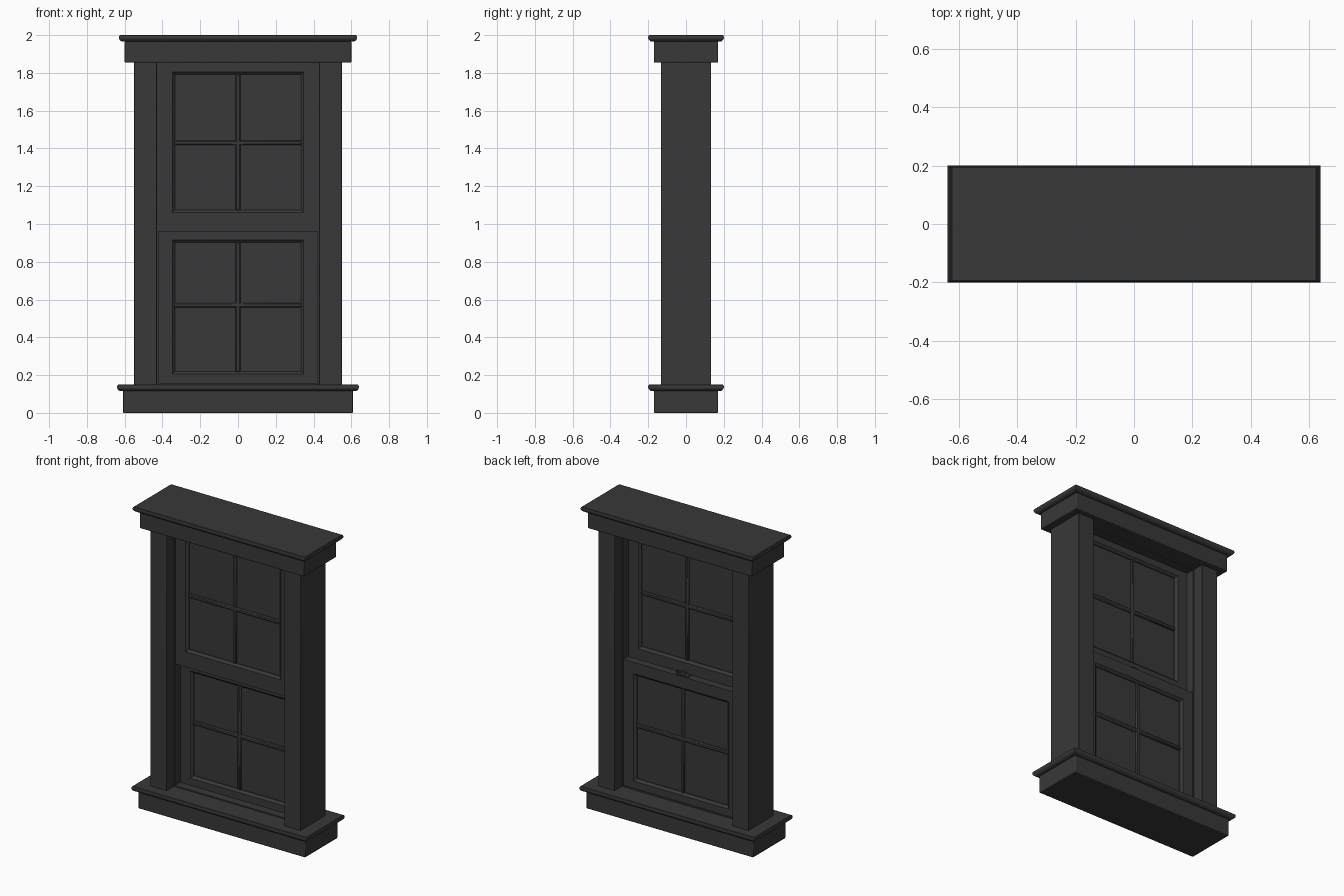
import bpy, bmesh

if "Cube" in bpy.data.objects:
    bpy.data.objects.remove(bpy.data.objects["Cube"])

paint = bpy.data.materials.new("charcoal_paint")
paint.diffuse_color = (0.04, 0.04, 0.04, 1)
paint.use_nodes = True
paint.node_tree.nodes["Principled BSDF"].inputs["Base Color"].default_value = paint.diffuse_color


def finish(name, bm, bevel=0, segments=2):
    bmesh.ops.recalc_face_normals(bm, faces=bm.faces)
    mesh = bpy.data.meshes.new(name)
    bm.to_mesh(mesh)
    bm.free()
    ob = bpy.data.objects.new(name, mesh)
    bpy.context.collection.objects.link(ob)
    mesh.materials.append(paint)
    if bevel:
        mod = ob.modifiers.new("soft_edges", 'BEVEL')
        mod.width, mod.segments = bevel, segments
        bpy.ops.object.select_all(action='DESELECT')
        ob.select_set(True)
        bpy.context.view_layer.objects.active = ob
        bpy.ops.object.shade_smooth_by_angle(angle=0.6)
    return ob


def box(name, x, y, z, bevel=0.003, segments=2):
    bm = bmesh.new()
    bmesh.ops.create_cube(bm, size=1)
    for v in bm.verts:
        v.co = [r[0] + (c + 0.5) * (r[1] - r[0]) for c, r in zip(v.co, (x, y, z))]
    return finish(name, bm, bevel, segments)


def loops(name, rects, closed):
    """Skin consecutive rectangles given as (half_width, y0_or_pair, z0, z1)."""
    bm = bmesh.new()
    rings = []
    for w, y, z0, z1 in rects:
        rings.append([bm.verts.new(p) for p in
                      ((-w, y, z0), (w, y, z0), (w, y, z1), (-w, y, z1))])
    for a, b in zip(rings, rings[1:] + rings[:1]):
        for i in range(4):
            j = (i + 1) % 4
            bm.faces.new((a[i], a[j], b[j], b[i]))
    return finish(name, bm)


def moulding(name, w, d, z0, z1):
    """Slab with a rounded nose and a narrower underside, on all four sides."""
    h = z1 - z0
    profile = [(0.017, 0), (0.010, 0.1), (0.003, 0.3), (0, 0.5),
               (0, 0.75), (0.002, 0.92), (0.006, 1)]
    bm = bmesh.new()
    rings = []
    for inset, t in profile:
        a, b, z = w - inset, d - inset, z0 + t * h
        rings.append([bm.verts.new(p) for p in
                      ((-a, -b, z), (a, -b, z), (a, b, z), (-a, b, z))])
    for r, s in zip(rings, rings[1:]):
        for i in range(4):
            j = (i + 1) % 4
            bm.faces.new((r[i], r[j], s[j], s[i]))
    bm.faces.new(rings[0])
    bm.faces.new(rings[-1])
    return finish(name, bm)


def sash(name, y0, y1, z0, z1, g0, g1, bar_z):
    w, gw, c = 0.424, 0.348, 0.014      # outer half width, opening, chamfer
    ym = (y0 + y1) / 2
    loops(name + "_frame", [
        (w, y0, z0, z1), (w, y1, z0, z1),
        (gw, y1, g0, g1), (gw - c, y1 - 0.014, g0 + c, g1 - c),
        (gw - c, y0 + 0.014, g0 + c, g1 - c), (gw, y0, g0, g1)], True)
    box(name + "_pane", (-gw + 0.005, gw - 0.005), (ym - 0.005, ym + 0.005),
        (g0 + 0.005, g1 - 0.005), 0)
    bar = (ym - 0.017, ym + 0.017)
    box(name + "_vertical_bar", (-0.013, 0.013), bar, (g0 + 0.01, g1 - 0.01), 0.006, 1)
    box(name + "_cross_bar", (-gw + 0.01, gw - 0.01), bar,
        (bar_z - 0.013, bar_z + 0.013), 0.006, 1)


# Sill and head
box("sill_apron", (-0.61, 0.61), (-0.17, 0.17), (0, 0.118), 0.005)
moulding("sill_moulding", 0.64, 0.20, 0.115, 0.15)
box("head_board", (-0.60, 0.60), (-0.17, 0.17), (1.855, 1.968), 0.005)
moulding("head_moulding", 0.63, 0.20, 1.965, 2.0)

# Side jambs and their sash tracks
for side, s in (("left", -1), ("right", 1)):
    box(side + "_jamb", sorted((s * 0.43, s * 0.55)), (-0.133, 0.133), (0.145, 1.86))
    box(side + "_track", sorted((s * 0.422, s * 0.435)), (-0.055, 0.055), (0.145, 1.86), 0)
box("bottom_track", (-0.43, 0.43), (-0.055, 0.055), (0.145, 0.158), 0)
box("top_track", (-0.43, 0.43), (-0.055, 0.055), (1.848, 1.86), 0)

# Upper sash sits to the front, lower sash to the back
sash("upper_sash", -0.05, 0.0, 0.96, 1.85, 1.06, 1.805, 1.43)
sash("lower_sash", 0.0, 0.05, 0.155, 0.99, 0.205, 0.915, 0.57)

# Sash lock on the meeting rail
box("lock_base", (-0.045, 0.045), (0.008, 0.042), (0.989, 0.997), 0.003)
bm = bmesh.new()
bmesh.ops.create_cone(bm, cap_ends=True, segments=20, radius1=0.017,
                      radius2=0.014, depth=0.016)
bmesh.ops.translate(bm, verts=bm.verts, vec=(0, 0.024, 1.004))
finish("lock_cam", bm, 0.002)
box("lock_lever", (0.0, 0.05), (0.022, 0.034), (1.002, 1.01), 0.003)
